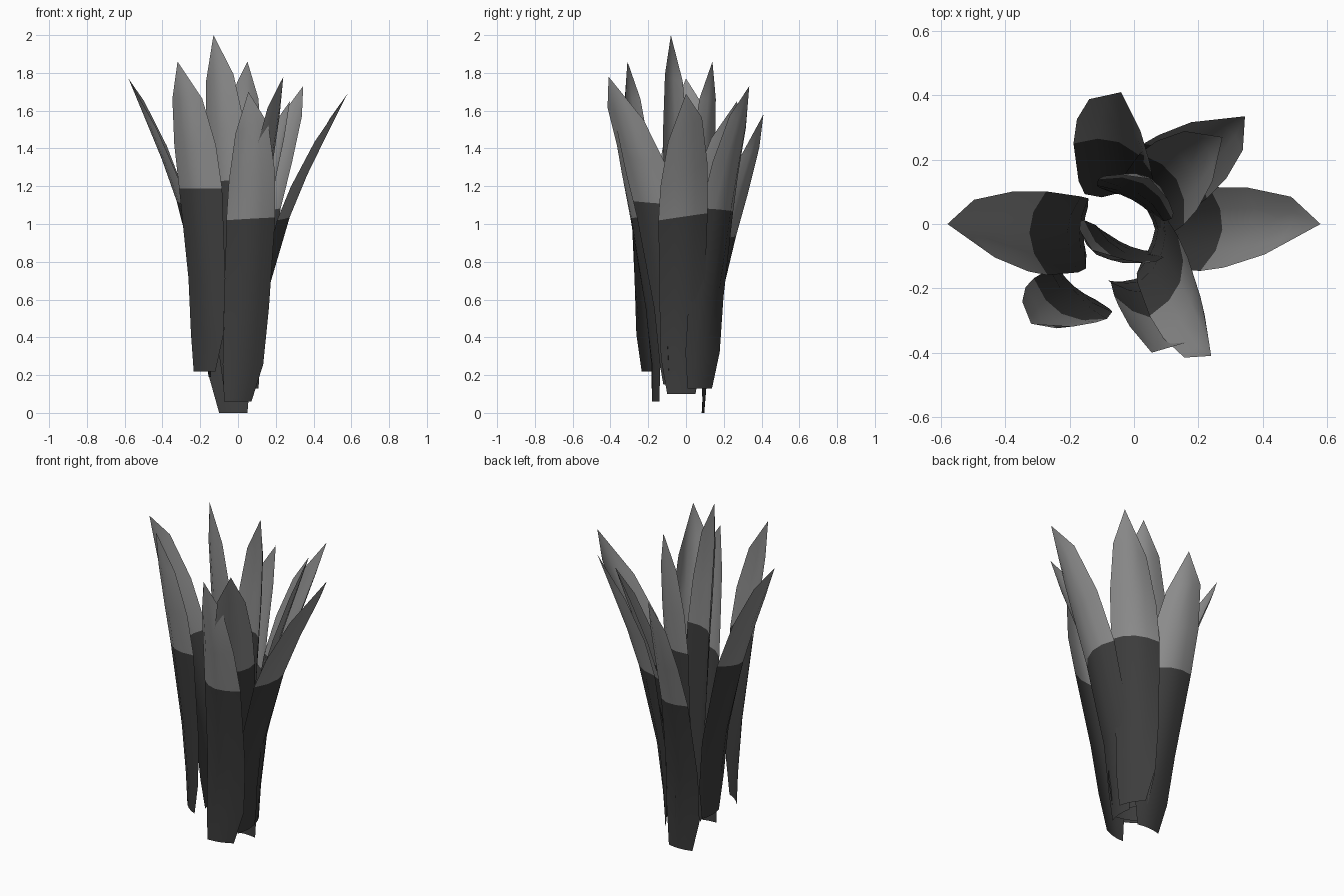
import bpy, bmesh, math
from mathutils import Vector

old = bpy.data.objects.get("Cube")
if old:
    bpy.data.objects.remove(old, do_unlink=True)


def material(name, value):
    mat = bpy.data.materials.new(name)
    mat.use_nodes = True
    colour = (value, value, value, 1)
    mat.diffuse_color = colour
    bsdf = mat.node_tree.nodes["Principled BSDF"]
    bsdf.inputs["Base Color"].default_value = colour
    bsdf.inputs["Roughness"].default_value = 0.9
    return mat


DARK = material("dark grey", 0.047)
LIGHT = material("mid grey", 0.26)

# Leaf outline: fraction of length, half width
OUTLINE = [(0, .075), (.12, .109), (.3, .118), (.59, .13), (.73, .123), (.88, .088)]
ACROSS = (-1, -.5, 0, .5, 1)
SPLIT_RING = 3


def leaf(name, base, tip, low_facing, top_facing, skew=0, bow=0, bend=1.8):
    """Thin curved blade that bends to its tip and twists between two facing angles."""
    base, tip = Vector(base), Vector(tip)
    lean = tip - base

    def centre(t):
        reach = max(t, 0) ** bend
        return base + Vector((lean.x * reach, lean.y * reach, lean.z * t))

    bm = bmesh.new()
    rings = []
    for i, (t, half) in enumerate(OUTLINE):
        angle = math.radians(low_facing + (top_facing - low_facing) * min(1, t / .75))
        out = Vector((math.cos(angle), math.sin(angle), 0))
        side = Vector((-out.y, out.x, 0))
        tilt = skew if i > SPLIT_RING else skew * .3 if i == SPLIT_RING else 0
        shift = side * bow * math.sqrt(math.sin(math.pi * t))
        depth = half * .42 * min(1, .35 + 1.5 * t)
        ring = []
        for u in ACROSS:
            bulge = out * depth * (.6 - u * u)
            ring.append(bm.verts.new(centre(t + tilt * u) + shift + side * half * u + bulge))
        rings.append(ring)
    point = bm.verts.new(tip)

    # Lower sleeve is dark, upper blade is lighter
    for i, (low, high) in enumerate(zip(rings, rings[1:])):
        for k in range(len(ACROSS) - 1):
            face = bm.faces.new((low[k], low[k + 1], high[k + 1], high[k]))
            face.material_index = int(i >= SPLIT_RING)
    for a, b in zip(rings[-1], rings[-1][1:]):
        bm.faces.new((a, b, point)).material_index = 1
    for face in bm.faces:
        face.smooth = True

    mesh = bpy.data.meshes.new(name)
    bm.to_mesh(mesh)
    bm.free()
    mesh.materials.append(DARK)
    mesh.materials.append(LIGHT)
    obj = bpy.data.objects.new(name, mesh)
    bpy.context.collection.objects.link(obj)


# Outer leaves
leaf("right_leaf", (-.15, -.02, .19), (-.58, 0, 1.77), 178, 178, -.045, .015, 2.1)
leaf("left_leaf", (.075, -.025, .1), (.58, 0, 1.69), -3, -3, .04, 0, 2.1)
leaf("back_leaf", (-.025, .09, 0), (-.04, .41, 1.58), 92, 64, .02, .03)
leaf("front_right_leaf", (-.18, -.19, .22), (-.32, -.31, 1.86), 230, 244, 0, .03)
leaf("front_leaf", (0, -.165, .06), (.055, -.4, 1.7), -75, -103, .015, .045)
leaf("front_left_leaf", (.05, -.05, .15), (.24, -.41, 1.78), -18, -21, -.02, 0, 2.1)
leaf("back_left_leaf", (.075, .075, .13), (.345, .335, 1.73), 30, 53, -.02, .03, 2.1)

# Inner leaves
leaf("inner_left_leaf", (.035, .04, .13), (.275, .27, 1.65), 30, 33, .01, .01, 2.2)
leaf("inner_front_leaf", (-.005, -.065, .12), (-.13, -.08, 2.0), 250, 238, .01)
leaf("inner_back_leaf", (-.01, .07, .22), (.05, .14, 1.86), 62, 62)
